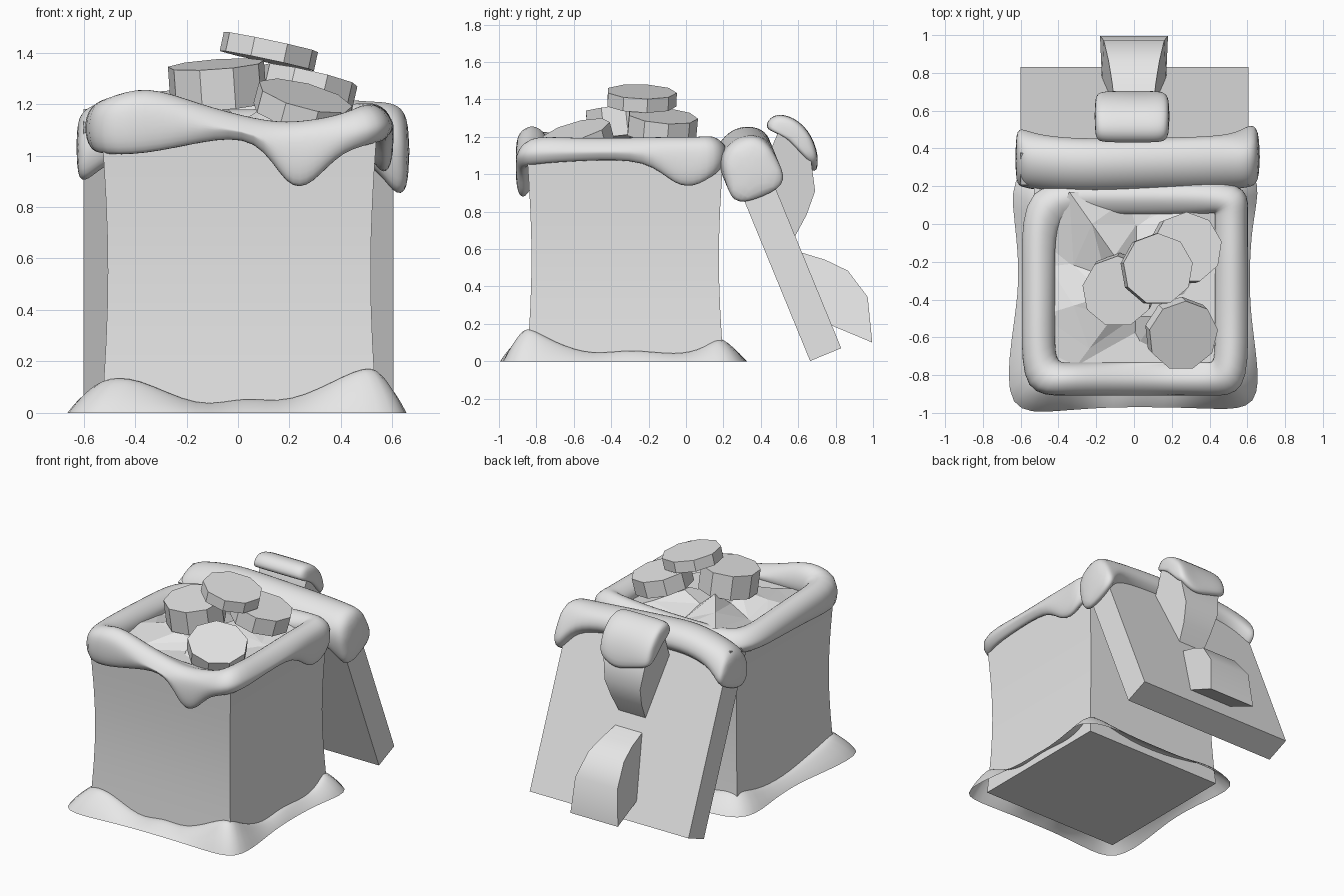
import bpy, bmesh, math
from mathutils import Matrix, Vector

if bpy.data.objects.get("Cube"):
    bpy.data.objects.remove(bpy.data.objects["Cube"])

grey = bpy.data.materials.new("light_grey")
grey.use_nodes = True
GREY = (0.8, 0.8, 0.8, 1)
grey.diffuse_color = GREY
grey.node_tree.nodes["Principled BSDF"].inputs["Base Color"].default_value = GREY


def finish(name, bm, smooth=None, subdiv=0):
    bmesh.ops.recalc_face_normals(bm, faces=bm.faces)
    mesh = bpy.data.meshes.new(name)
    bm.to_mesh(mesh)
    bm.free()
    mesh.materials.append(grey)
    ob = bpy.data.objects.new(name, mesh)
    bpy.context.collection.objects.link(ob)
    if subdiv:
        ob.modifiers.new("Soften", "SUBSURF").levels = subdiv
        ob.modifiers["Soften"].render_levels = subdiv
    if smooth:
        bpy.ops.object.select_all(action="DESELECT")
        ob.select_set(True)
        bpy.context.view_layer.objects.active = ob
        bpy.ops.object.shade_smooth_by_angle(angle=math.radians(smooth))
    return ob


def loft(name, sections, ring=False, tube=True, smooth=None, subdiv=0):
    """Skin a row of cross-sections; ring joins last to first, tube closes each section."""
    bm = bmesh.new()
    rows = [[bm.verts.new(p) for p in s] for s in sections]
    n = len(rows[0])
    for i in range(len(rows) if ring else len(rows) - 1):
        a, b = rows[i], rows[(i + 1) % len(rows)]
        for j in range(n if tube else n - 1):
            k = (j + 1) % n
            bm.faces.new((a[j], a[k], b[k], b[j]))
    if not ring:
        bm.faces.new(rows[0])
        bm.faces.new(rows[-1])
    return finish(name, bm, smooth, subdiv)


# Box with a slightly pinched waist
X0, X1, Y0, Y1 = -0.53, 0.54, -0.85, 0.2
levels = []
for i in range(9):
    z = 1.1 * i / 8
    p = 0.024 * math.sin(math.pi * i / 8)
    levels.append([(X0 + p, Y0 + p, z), (X1 - p, Y0 + p, z),
                   (X1 - p, Y1 - p, z), (X0 + p, Y1 - p, z)])
loft("box_body", levels, smooth=40)


def outward(path, i):
    """Flat outward direction of a counter-clockwise path, mitred at corners."""
    p = [Vector(path[k % len(path)][:2]) for k in (i - 1, i, i + 1)]
    a, b = (p[1] - p[0]).normalized(), (p[2] - p[1]).normalized()
    na, nb = Vector((a.y, -a.x)), Vector((b.y, -b.x))
    return (na + nb) / (1 + na.dot(nb))


# Snow rim with drips: x, y, top, bottom
L, R, F, B = -0.505, 0.515, -0.82, 0.14
rim = [(L, F, 1.22, 1.0), (-.36, F, 1.28, 1.0), (-.15, F, 1.2, 1.05),
       (.08, F, 1.14, 1.08), (.19, F, 1.13, .86), (.29, F, 1.14, .88),
       (.4, F, 1.16, 1.02), (R, F, 1.21, 1.05), (R, -.55, 1.19, 1.07),
       (R, -.2, 1.2, 1.08), (R, -.06, 1.2, .93), (R, .07, 1.2, .93),
       (R, B, 1.21, 1.03), (.2, B, 1.18, 1.03), (-.2, B, 1.18, 1.03),
       (L, B, 1.18, 1.05), (L, -.2, 1.2, 1.04), (L, -.55, 1.22, 1.03)]
sections = []
for i, (x, y, t, b) in enumerate(rim):
    n = outward(rim, i)
    outline = [(-.095, 1.12), (-.07, t - .03), (0, t + .01), (.06, t - .02), (.09, t - .07),
               (.09, b + .04), (.05, b - .02), (0, b + .06), (-.07, 1.06)]
    sections.append([(x + n.x * o, y + n.y * o, z) for o, z in outline])
loft("rim_snow", sections, ring=True, smooth=180, subdiv=2)

# Snow drift around the base: x, y, spread, height
drift = [(X0, Y0, .16, .13), (-.4, Y0, .14, .15), (-.15, Y0, .12, .01), (.02, Y0, .12, .07),
         (.2, Y0, .12, .03), (.43, Y0, .13, .16), (X1, Y0, .13, .19), (X1, -.7, .11, .1),
         (X1, -.5, .08, .03), (X1, -.3, .07, .07), (X1, -.05, .08, .03), (X1, .1, .11, .07),
         (X1, Y1, .13, .15), (.2, Y1, .12, .04), (-.2, Y1, .12, .06), (X0, Y1, .14, .14),
         (X0, 0, .1, .06), (X0, -.3, .07, .04), (X0, -.6, .12, .09)]
sections = []
for i, (x, y, w, h) in enumerate(drift):
    n = outward(drift, i)
    outline = [(w, 0), (w * .75, h * .4), (w * .3, h * .9), (0, h * 1.05), (-.05, h * .8)]
    sections.append([(x + n.x * o, y + n.y * o, z) for o, z in outline])
loft("base_snow", sections, ring=True, tube=False, smooth=180, subdiv=2)

# Faceted snow filling the box
bm = bmesh.new()
rings = []
for r, z in ((.5, 1.09), (.33, 1.12), (.16, 1.17)):
    row = []
    for k in range(10):
        a = math.tau * k / 10 + .3
        s = 1 / max(abs(math.cos(a)), abs(math.sin(a)))
        x, y = r * s * math.cos(a), r * s * math.sin(a)
        row.append(bm.verts.new((x + .01, y - .33, z + .05 * math.sin(2.6 * k) + .06 * y - .05 * x)))
    rings.append(row)
for a, b in zip(rings, rings[1:]):
    for k in range(10):
        m = (k + 1) % 10
        bm.faces.new((a[k], a[m], b[m]))
        bm.faces.new((a[k], b[m], b[k]))
bm.faces.new(rings[-1])
finish("fill_snow", bm)

# Pile of nine-sided discs: name, centre, thickness, tilt about x and y
for name, centre, thick, tx, ty in (
        ("top_disc", (.12, -.24, 1.405), .075, -2, 12),
        ("left_disc", (-.08, -.35, 1.275), .16, 6, -4),
        ("right_disc", (.27, -.13, 1.26), .11, -5, 13),
        ("front_disc", (.25, -.58, 1.19), .09, 15, 15)):
    bm = bmesh.new()
    turn = (Matrix.Translation(centre) @ Matrix.Rotation(math.radians(ty), 4, "Y")
            @ Matrix.Rotation(math.radians(tx), 4, "X"))
    bmesh.ops.create_cone(bm, cap_ends=True, segments=9, radius1=.19, radius2=.19,
                          depth=thick, matrix=turn)
    finish(name, bm)

# Leaning lid: local x across, d out of its back face, s up the slope
D, S = Vector((0, .925, .38)), Vector((0, -.38, .925))


def lean(x, d, s):
    return Vector((x, .83, .07)) + D * d + S * s


loft("lid", [[lean(x, -.18, 0), lean(x, 0, 0), lean(x, 0, 1.2), lean(x, -.18, 1.2)]
             for x in (-.6, .605)])

# Two bow loops on the lid, mirrored about its middle
for name, flip in (("lower_loop", False), ("upper_loop", True)):
    sides = []
    for side in (-1, 1):
        row = []
        for w, d, s in ((.1, -.01, .56), (.115, .1, .47), (.135, .19, .37), (.16, .235, .2),
                        (.18, .165, -.035), (.17, -.01, .14)):
            row.append(lean(side * w, d, 1.2 - s if flip else s))
        sides.append(row)
    loft(name, sides, smooth=45)

# Snow over the top of the lid: x, lower edge, upper edge
sections = []
for x, b, t in ((-.63, .97, 1.17), (-.59, .95, 1.23), (-.5, 1.05, 1.26), (-.28, 1.1, 1.31),
                (0, 1.08, 1.29), (.3, 1.08, 1.27), (.53, 1.04, 1.25), (.6, .9, 1.25),
                (.67, .9, 1.2)):
    outline = [(-.22, b), (-.245, b + .08), (-.22, t - .06), (-.13, t), (-.02, t),
               (.06, t - .06), (.075, b + .08), (.05, b)]
    sections.append([lean(x, d, s) for d, s in outline])
loft("lid_snow", sections, smooth=180, subdiv=2)

# Snow cap on the upper bow loop
cap = ((.41, 1.24), (.46, 1.33), (.58, 1.31), (.68, 1.21), (.72, 1.04), (.66, 1.03),
       (.59, 1.14), (.5, 1.22))
sections = []
for x, k, drop in ((-.21, .8, .03), (-.18, 1, .03), (-.06, 1, 0), (.06, 1, -.04),
                   (.15, 1, .02), (.19, .8, .03)):
    sections.append([(x, .56 + (y - .56) * k, 1.19 + (z - 1.19) * k + (drop if z < 1.1 else 0))
                     for y, z in cap])
loft("loop_snow", sections, smooth=180, subdiv=2)
